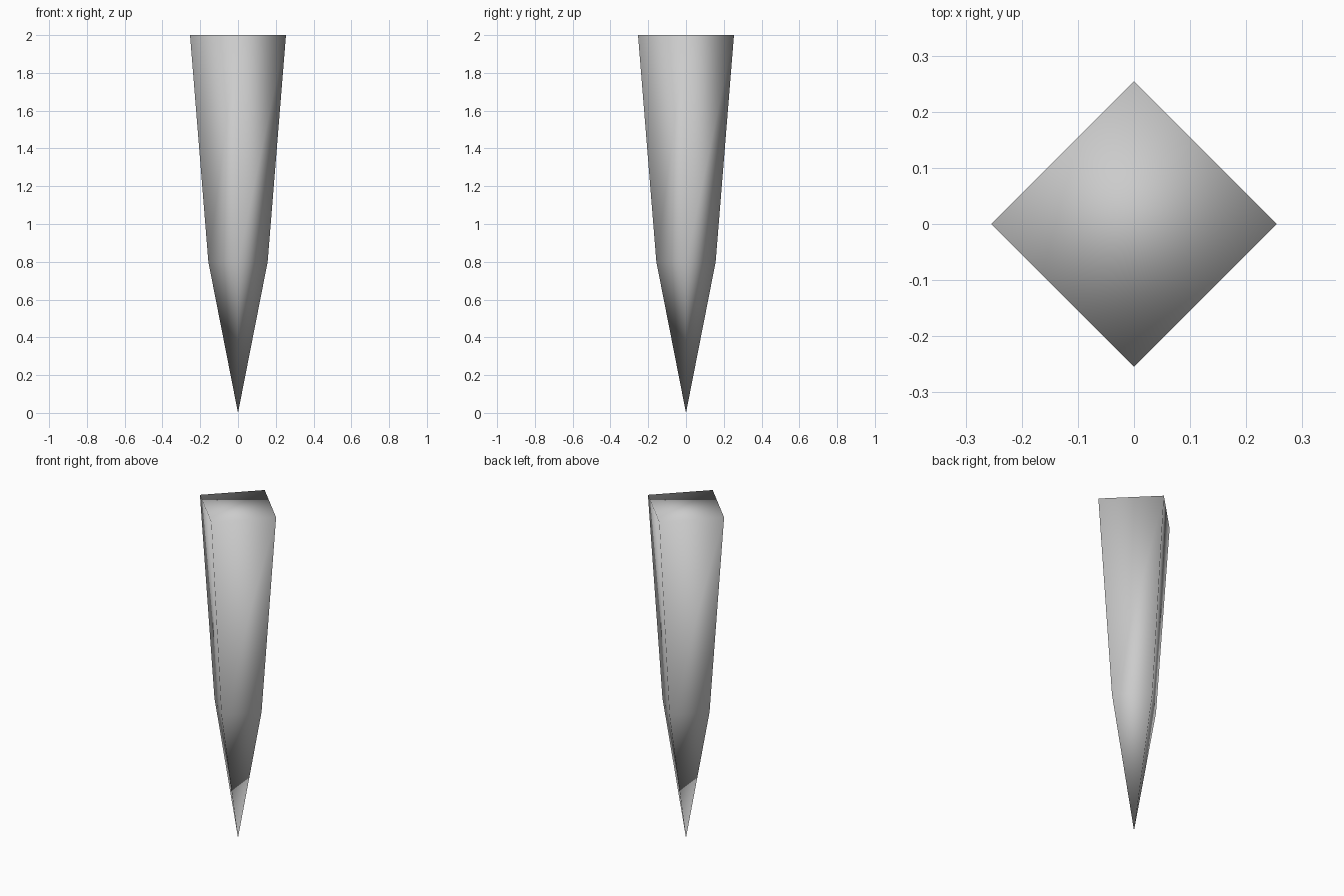
import bpy, bmesh, math

if "Cube" in bpy.data.objects:
    bpy.data.objects.remove(bpy.data.objects["Cube"])

# Four-sided spike: rings from the flat top down to a pointed tip
RINGS = [(2.0, 0.254), (0.8, 0.157)]
SIDES = 4

bm = bmesh.new()

def ring(z, r):
    return [bm.verts.new((r * math.cos(2 * math.pi * i / SIDES),
                          r * math.sin(2 * math.pi * i / SIDES), z))
            for i in range(SIDES)]

top, shoulder = [ring(z, r) for z, r in RINGS]
tip = bm.verts.new((0, 0, 0))

# Cap, tapered shaft and point
bm.faces.new(top)
for i in range(SIDES):
    j = (i + 1) % SIDES
    bm.faces.new((top[j], top[i], shoulder[i], shoulder[j]))
    bm.faces.new((shoulder[j], shoulder[i], tip))
bmesh.ops.recalc_face_normals(bm, faces=bm.faces[:])

# The whole spike is smooth shaded, including the cap
for f in bm.faces:
    f.smooth = True

mesh = bpy.data.meshes.new("spike")
bm.to_mesh(mesh)
bm.free()
spike = bpy.data.objects.new("spike", mesh)
bpy.context.collection.objects.link(spike)
